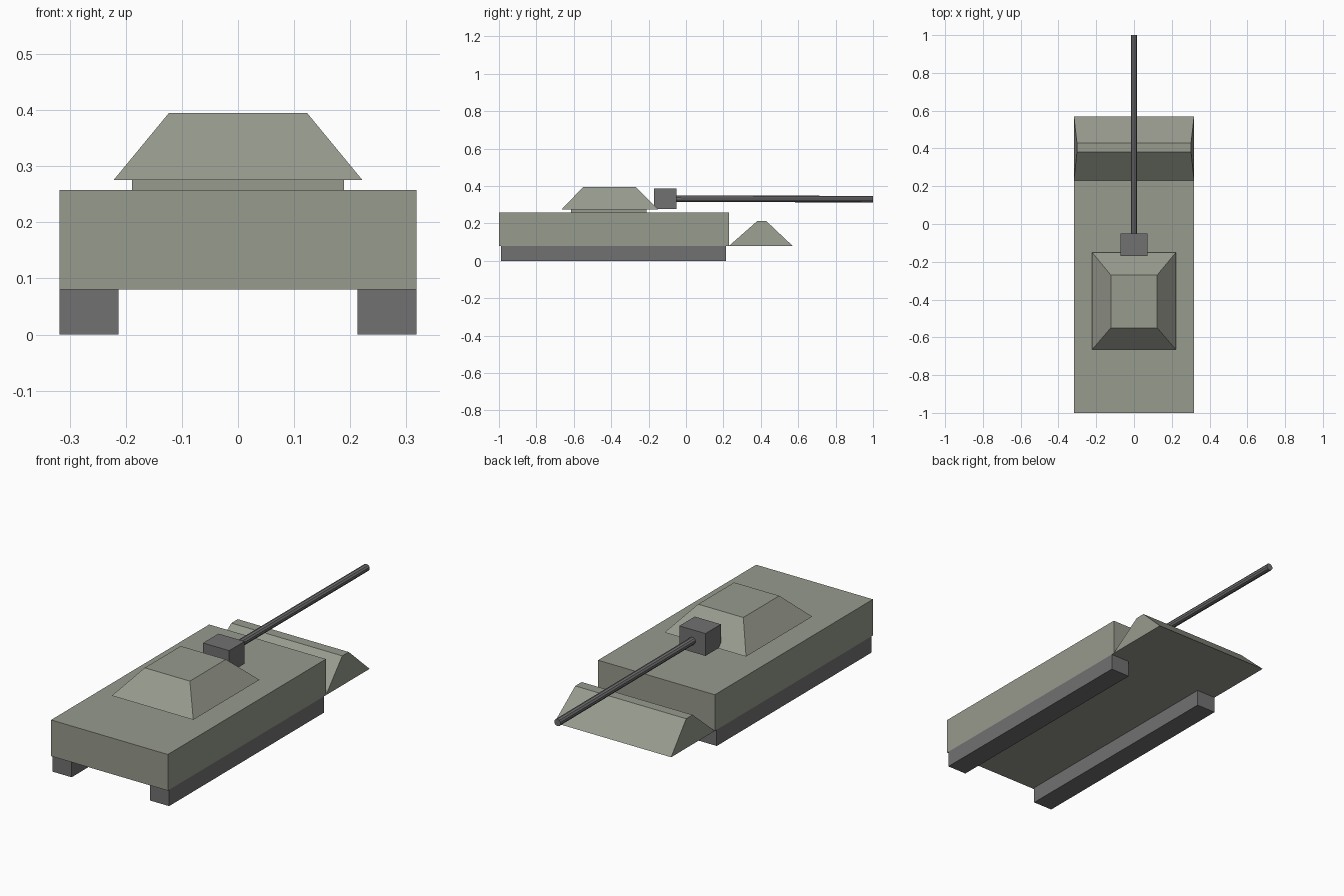
import bpy, bmesh, math
from mathutils import Matrix, Vector

cube = bpy.data.objects.get("Cube")
if cube:
    bpy.data.objects.remove(cube, do_unlink=True)


def material(name, colour):
    mat = bpy.data.materials.new(name)
    mat.use_nodes = True
    mat.diffuse_color = (*colour, 1)
    bsdf = next(n for n in mat.node_tree.nodes if n.type == 'BSDF_PRINCIPLED')
    bsdf.inputs["Base Color"].default_value = (*colour, 1)
    return mat


armour = material("grey green armour", (0.31, 0.325, 0.27))
steel = material("dark grey steel", (0.165, 0.165, 0.165))


def finish(name, bm, mat):
    bmesh.ops.recalc_face_normals(bm, faces=bm.faces[:])
    mesh = bpy.data.meshes.new(name)
    bm.to_mesh(mesh)
    bm.free()
    mesh.materials.append(mat)
    obj = bpy.data.objects.new(name, mesh)
    bpy.context.collection.objects.link(obj)
    return obj


def block(name, mat, x, y, z, top_x=None, top_y=None):
    """Box spanning the given ranges; the top face may have its own ranges."""
    bm = bmesh.new()
    bmesh.ops.create_cube(bm, size=2)
    for v in bm.verts:
        top = v.co.z > 0
        xs = top_x if top and top_x else x
        ys = top_y if top and top_y else y
        v.co = (xs[v.co.x > 0], ys[v.co.y > 0], z[top])
    return finish(name, bm, mat)


def rod(name, mat, start, end, radius, sides):
    start, end = Vector(start), Vector(end)
    axis = end - start
    bm = bmesh.new()
    turn = axis.to_track_quat('Z', 'Y').to_matrix().to_4x4()
    bmesh.ops.create_cone(bm, cap_ends=True, segments=sides, radius1=radius,
                          radius2=radius, depth=axis.length,
                          matrix=Matrix.Translation((start + end) / 2) @ turn)
    return finish(name, bm, mat)


# Hull and sloped nose
block("hull", armour, (-0.318, 0.318), (-1, 0.23), (0.08, 0.258))
block("nose_wedge", armour, (-0.318, 0.318), (0.23, 0.57), (0.08, 0.212),
      top_x=(-0.302, 0.302), top_y=(0.38, 0.43))

# Tracks
for name, x in (("right_track", (-0.318, -0.213)), ("left_track", (0.213, 0.318))):
    block(name, steel, x, (-0.99, 0.215), (0, 0.08))

# Turret on its ring
block("turret_ring", armour, (-0.189, 0.189), (-0.615, -0.21), (0.258, 0.275))
block("turret", armour, (-0.222, 0.222), (-0.665, -0.15), (0.275, 0.395),
      top_x=(-0.123, 0.123), top_y=(-0.55, -0.27))

# Gun
block("gun_mantlet", steel, (-0.071, 0.071), (-0.17, -0.05), (0.276, 0.386))
rod("gun_barrel", steel, (0, -0.06, 0.332), (0, 1, 0.33), 0.0175, 10)
